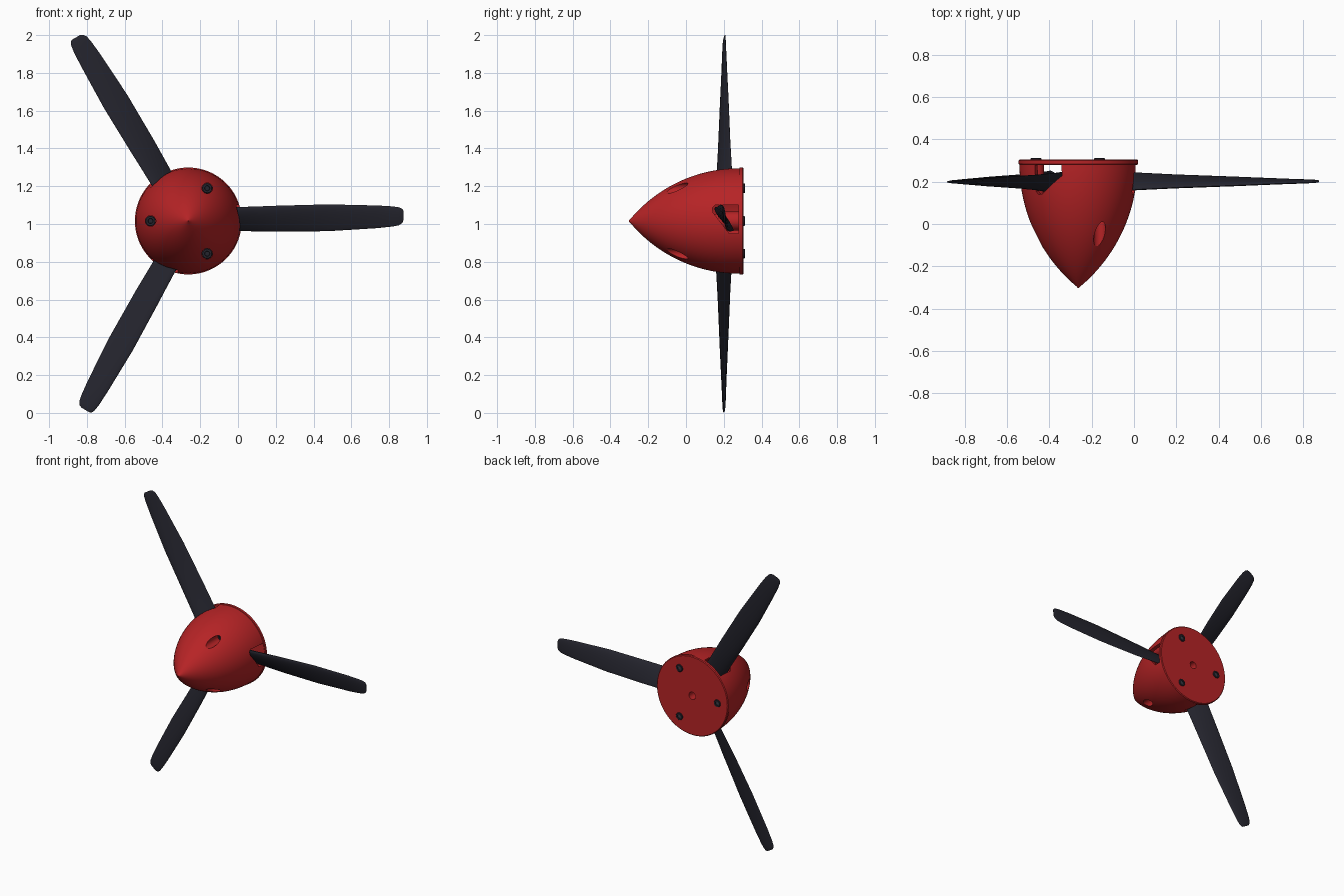
import bpy, bmesh, math
from mathutils import Matrix, Vector

if "Cube" in bpy.data.objects:
    bpy.data.objects.remove(bpy.data.objects["Cube"], do_unlink=True)

AXIS = Vector((-0.263, 0, 1.016))      # spinner axis runs along y
NOSE, BACK, RADIUS = -0.303, 0.305, 0.283


def material(name, colour):
    m = bpy.data.materials.new(name)
    m.use_nodes = True
    m.diffuse_color = (*colour, 1)
    m.node_tree.nodes["Principled BSDF"].inputs["Base Color"].default_value = (*colour, 1)
    return m


RED = material("spinner red", (0.47, 0.017, 0.019))
DARK = material("blade charcoal", (0.018, 0.018, 0.027))
STEEL = material("screw steel", (0.04, 0.055, 0.07))


def finish(bm, name, mat, smooth=30):
    bmesh.ops.recalc_face_normals(bm, faces=bm.faces)
    mesh = bpy.data.meshes.new(name)
    bm.to_mesh(mesh)
    bm.free()
    mesh.materials.append(mat)
    ob = bpy.data.objects.new(name, mesh)
    bpy.context.collection.objects.link(ob)
    shade(ob, smooth)
    return ob


def shade(ob, angle=30):
    bpy.ops.object.select_all(action="DESELECT")
    ob.select_set(True)
    bpy.context.view_layer.objects.active = ob
    bpy.ops.object.shade_smooth_by_angle(angle=math.radians(angle))


def loft(bm, rings):
    """Skin equal rings of points and cap both ends."""
    loops = [[bm.verts.new(p) for p in ring] for ring in rings]
    n = len(loops[0])
    for a, b in zip(loops, loops[1:]):
        for i in range(n):
            bm.faces.new((a[i], a[(i + 1) % n], b[(i + 1) % n], b[i]))
    bm.faces.new(loops[0])
    bm.faces.new(loops[-1])


def lathe(name, profile, mat, centre=AXIS, segs=72):
    """Turn a (y, radius) profile round a line parallel to y."""
    bm = bmesh.new()
    turn = [2 * math.pi * i / segs for i in range(segs)]
    loft(bm, [[centre + Vector((r * math.cos(t), y, r * math.sin(t))) for t in turn]
              for y, r in profile])
    return finish(bm, name, mat)


def boolean(target, cutter, operation="DIFFERENCE"):
    mod = target.modifiers.new("cut", "BOOLEAN")
    mod.operation, mod.solver, mod.object = operation, "EXACT", cutter
    cutter.hide_render = True
    bpy.context.view_layer.objects.active = target
    bpy.ops.object.modifier_apply(modifier=mod.name)
    bpy.data.objects.remove(cutter, do_unlink=True)


def polar(angle, r, perp=0.0):
    """Point at a radius from the axis, with a sideways offset."""
    c, s = math.cos(angle), math.sin(angle)
    return AXIS + Vector((r * c - perp * s, 0, r * s + perp * c))


def ogive(radius, nose, end, steps=28):
    length = end - nose
    rho = (radius ** 2 + length ** 2) / (2 * radius)
    points = []
    for i in range(steps + 1):
        x = length * (i / steps) ** 1.3
        r = math.sqrt(rho ** 2 - (length - x) ** 2) + radius - rho
        points.append((nose + x, max(r, 0.002)))
    return points


BLADE_ANGLES = [math.radians(a) for a in (0, 120, 240)]
SCREW_ANGLES = [math.radians(a) for a in (60, 180, 300)]
SCREW_R = 0.2

# Spinner: hollow pointed shell with a closed back plate
spinner = lathe("spinner", ogive(0.279, NOSE, 0.282) + [
    (0.284, RADIUS), (0.300, RADIUS), (BACK, RADIUS - 0.005)], RED)

# Cavity, leaving screw tubes and a central boss standing inside
cavity = lathe("cavity_cutter", ogive(0.253, NOSE + 0.05, 0.283), RED)
for a in SCREW_ANGLES:
    boolean(cavity, lathe("tube", [(-0.4, 0.038), (0.4, 0.038)], RED, polar(a, SCREW_R), 32))
boolean(cavity, lathe("boss", [(0.17, 0.05), (0.4, 0.05)], RED, AXIS, 32))
boolean(spinner, cavity)

# Blade openings: a square back and a slanted front
slot = [(0.085, 0.279), (-0.065, 0.279), (-0.065, 0.228), (0.045, 0.143),
        (0.07, 0.14), (0.085, 0.155)]
for a in BLADE_ANGLES:
    bm = bmesh.new()
    loft(bm, [[polar(a, r, p) + Vector((0, y, 0)) for p, y in slot] for r in (0.12, 0.4)])
    boolean(spinner, finish(bm, "slot_cutter", RED))

# Screw holes from the front and the shaft hole in the back
for a in SCREW_ANGLES:
    boolean(spinner, lathe("hole_cutter", [(-0.4, 0.028), (0.15, 0.028)], RED,
                           polar(a, SCREW_R), 32))
boolean(spinner, lathe("shaft_cutter", [(0.21, 0.026), (0.4, 0.026)], RED, AXIS, 32))
shade(spinner)

# Screws: heads down the front holes, socketed ends on the back plate
for i, a in enumerate(SCREW_ANGLES, 1):
    c = polar(a, SCREW_R)
    lathe(f"front_screw_{i}", [(0.05, 0.012), (0.04, 0.014), (0.04, 0.024),
                               (0.045, 0.0275), (0.16, 0.0275)], DARK, c, 32)
    lathe(f"back_screw_{i}", [(0.29, 0.026), (0.309, 0.026), (0.312, 0.023),
                              (0.312, 0.013), (0.303, 0.013)], DARK, c, 32)
    lathe(f"screw_socket_{i}", [(0.300, 0.0129), (0.306, 0.0129)], STEEL, c, 6)

# Blades: radius, sideways middle, width, twist in degrees, thickness
STATIONS = [
    (0.18, 0.010, 0.126, 38, 0.032), (0.28, 0.010, 0.127, 32, 0.031),
    (0.46, 0.012, 0.137, 24, 0.027), (0.74, 0.017, 0.142, 16, 0.021),
    (1.00, 0.022, 0.120, 9, 0.016), (1.08, 0.024, 0.107, 7, 0.014),
    (1.115, 0.025, 0.095, 6, 0.012), (1.132, 0.027, 0.076, 6, 0.009),
    (1.139, 0.029, 0.050, 6, 0.004)]


def airfoil(angle, r, mid, width, twist, thick, n=24):
    tw = math.radians(twist)
    chord = width / math.cos(tw)
    ring = []
    for i in range(n):
        t = 2 * math.pi * i / n
        along = chord / 2 * math.cos(t)
        across = thick / 2 * math.sin(t) * (1 + 0.35 * math.cos(t))
        p = mid + along * math.cos(tw) + across * math.sin(tw)
        y = 0.203 - along * math.sin(tw) + across * math.cos(tw)
        ring.append(polar(angle, r, p) + Vector((0, y, 0)))
    return ring


for i, a in enumerate(BLADE_ANGLES, 1):
    bm = bmesh.new()
    loft(bm, [airfoil(a, *s) for s in STATIONS])
    finish(bm, f"blade_{i}", DARK, 50)
